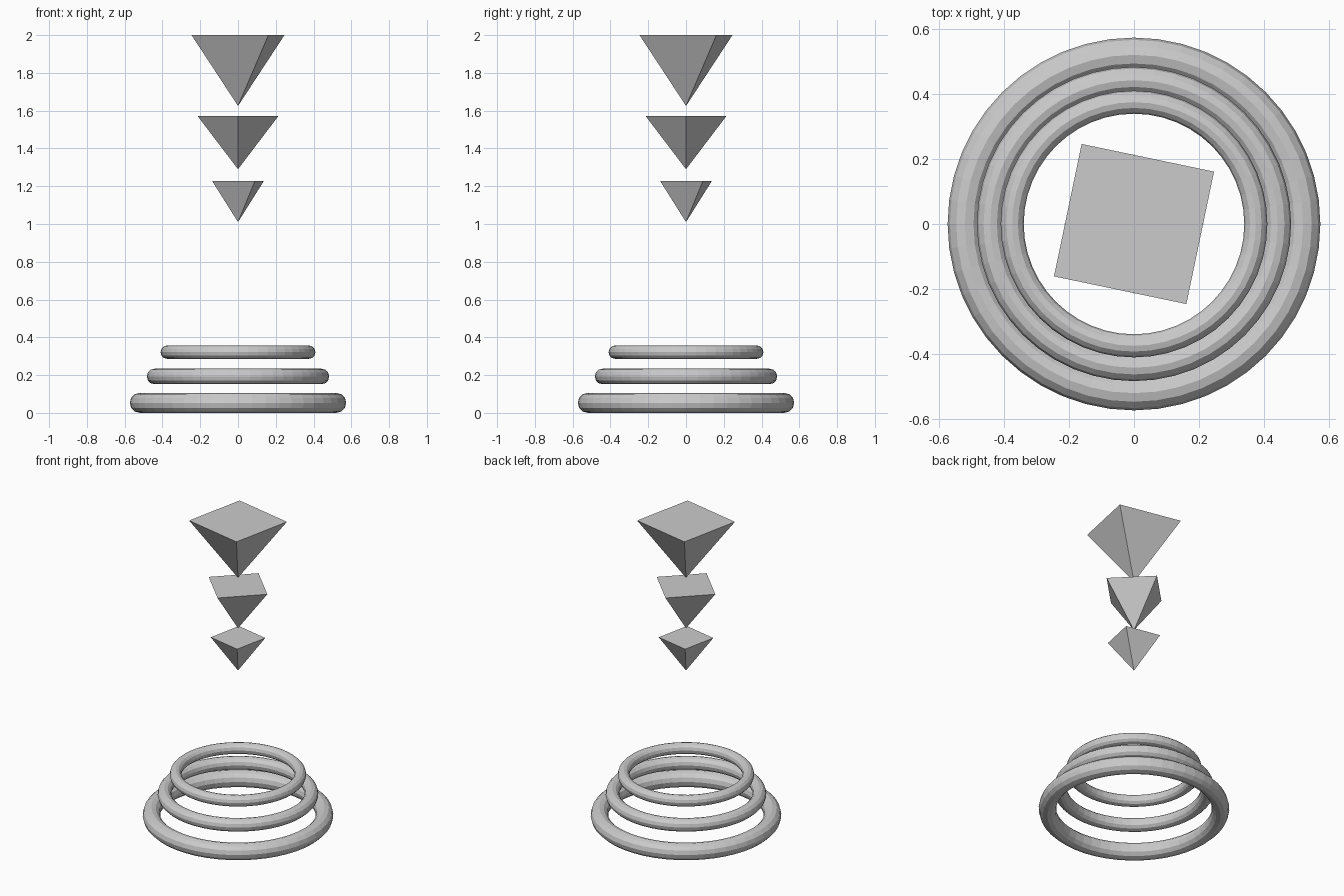
import bpy
from math import radians

if "Cube" in bpy.data.objects:
    bpy.data.objects.remove(bpy.data.objects["Cube"])


def ring(name, outer, z0, z1):
    minor = (z1 - z0) / 2
    bpy.ops.mesh.primitive_torus_add(
        major_radius=outer - minor, minor_radius=minor,
        major_segments=48, minor_segments=12, location=(0, 0, (z0 + z1) / 2))
    bpy.context.object.name = name


def inverted_pyramid(name, radius, angle, z0, z1):
    # four-sided cone with its point at the bottom, first corner on +y
    bpy.ops.mesh.primitive_cone_add(
        vertices=4, radius1=0, radius2=radius, depth=z1 - z0,
        location=(0, 0, (z0 + z1) / 2), rotation=(0, 0, radians(angle)))
    bpy.context.object.name = name


# stacked rings, shrinking upward
ring("lower_ring", 0.573, 0.0, 0.106)
ring("middle_ring", 0.483, 0.152, 0.234)
ring("upper_ring", 0.41, 0.286, 0.357)

# floating pyramids, growing upward
inverted_pyramid("lower_pyramid", 0.164, 33.2, 1.01, 1.228)
inverted_pyramid("middle_pyramid", 0.215, 0, 1.29, 1.573)
inverted_pyramid("upper_pyramid", 0.294, 33.2, 1.625, 2.0)
